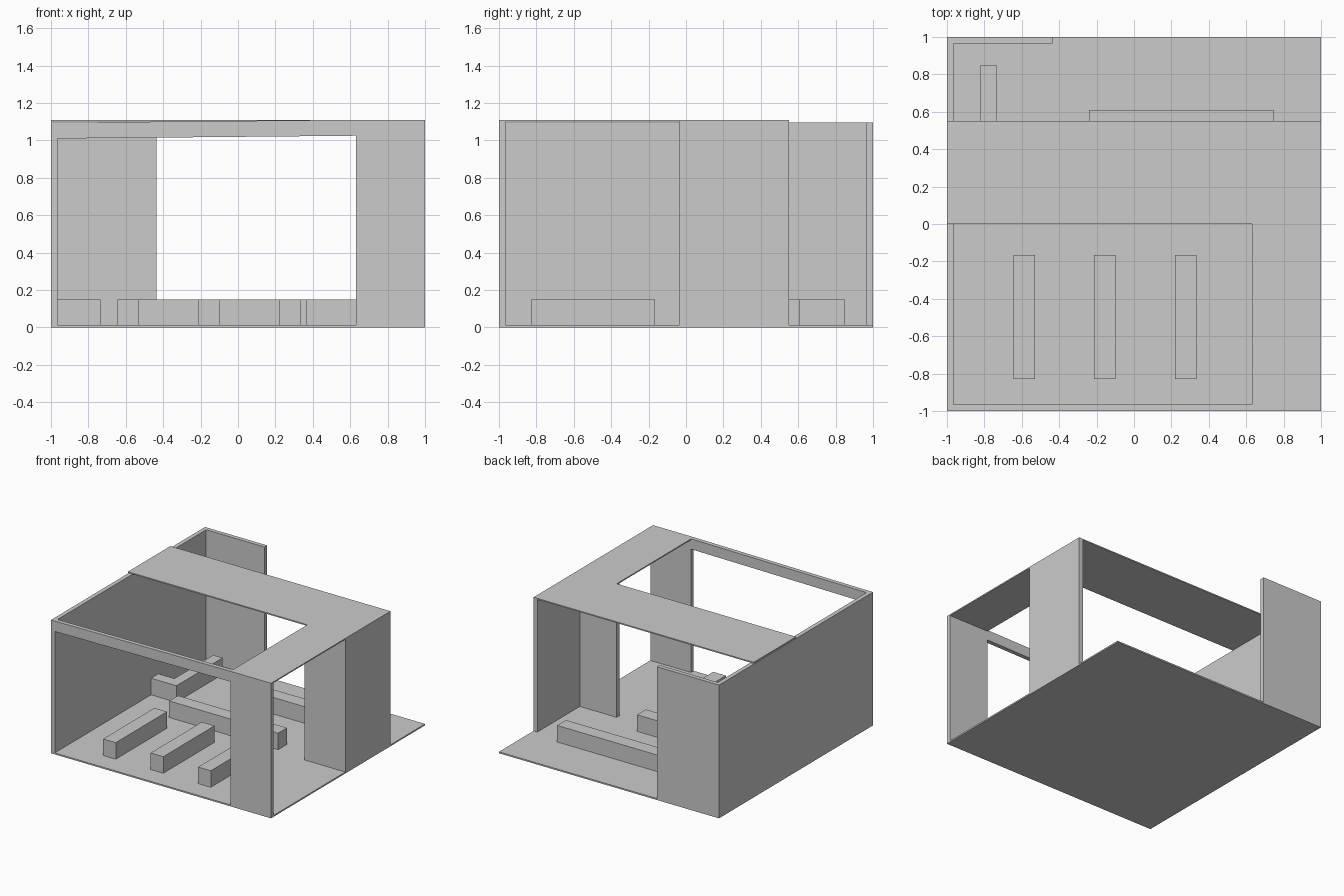
import bpy, bmesh

if "Cube" in bpy.data.objects:
    bpy.data.objects.remove(bpy.data.objects["Cube"])


def prism(name, outline, z0, z1):
    """Extrude a plan outline (x, y) between two heights."""
    bm = bmesh.new()
    face = bm.faces.new([bm.verts.new((x, y, z0)) for x, y in outline])
    top = bmesh.ops.extrude_face_region(bm, geom=[face])["geom"]
    for v in top:
        if isinstance(v, bmesh.types.BMVert):
            v.co.z = z1
    bmesh.ops.recalc_face_normals(bm, faces=bm.faces)
    mesh = bpy.data.meshes.new(name)
    bm.to_mesh(mesh)
    bm.free()
    obj = bpy.data.objects.new(name, mesh)
    bpy.context.collection.objects.link(obj)
    return obj


def box(name, x0, x1, y0, y1, z0, z1):
    return prism(name, [(x0, y0), (x1, y0), (x1, y1), (x0, y1)], z0, z1)


T = 0.035        # wall thickness
FLOOR = 0.012
LOW = 1.095      # top of the left and back walls
ROOF = 1.10      # underside of the roof
BENCH = 0.148    # top of counters and shelves

# floor slab
box("floor", -1, 1, -1, 1, 0, FLOOR)

# walls
box("left_wall", -1, -1 + T, -1, 1, FLOOR, LOW)
box("back_wall", -1 + T, -0.435, 1 - T, 1, FLOOR, LOW)
box("front_wall", 0.63, 1, -1, -1 + T, FLOOR, ROOF)
box("inner_wall", 0.63, 1, -T, 0, FLOOR, ROOF)
box("right_wall", 1 - T, 1, 0, 0.55, FLOOR, ROOF)

# front lintel, rising slightly towards the right
lintel = box("front_lintel", -1 + T, 0.63, -1, -1 + T, 1.01, LOW)
for v in lintel.data.vertices:
    if v.co.x > 0:
        v.co.z += 0.015

# L-shaped flat roof
prism("roof", [(-1, 0), (0.63, 0), (0.63, -1), (1, -1), (1, 0.55), (-1, 0.55)],
      ROOF, 1.11)

# three shelves in the front room
for i in range(3):
    x = -0.645 + 0.432 * i
    box(f"shelf_{i + 1}", x, x + 0.115, -0.83, -0.165, 0, BENCH)

# long shelves under the roof and at its back edge
box("middle_shelf", -0.625, 0.365, 0.0, 0.115, 0, BENCH)
box("back_shelf", -0.24, 0.745, 0.495, 0.61, 0, BENCH)

# L-shaped counter against the left wall
prism("counter", [(-1 + T, 0.25), (-0.735, 0.25), (-0.735, 0.85), (-0.82, 0.85),
                  (-0.82, 0.345), (-1 + T, 0.345)], FLOOR, BENCH)
